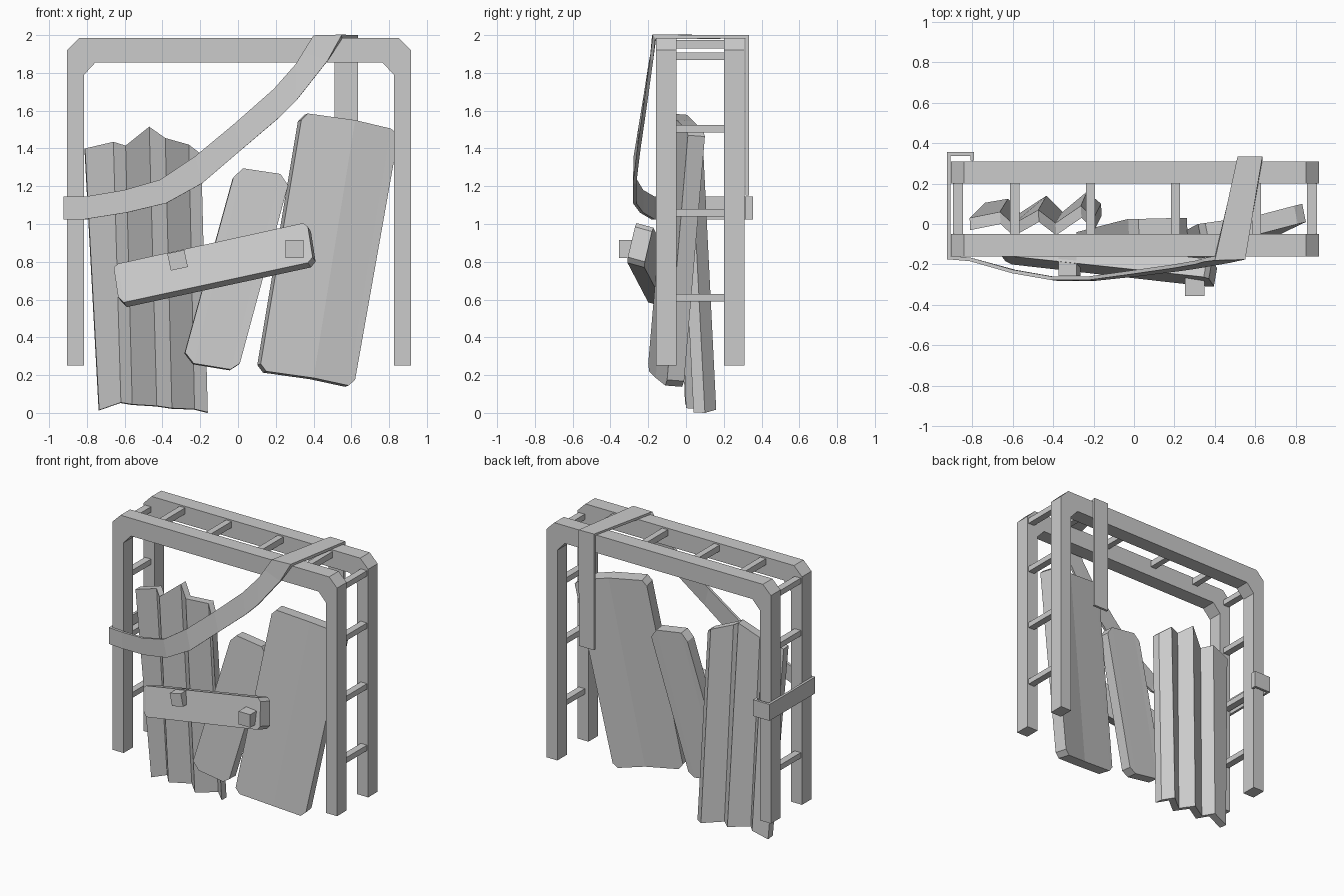
import bpy, bmesh
from mathutils import Vector, Matrix
from math import radians


def finish(name, bm):
    bmesh.ops.recalc_face_normals(bm, faces=bm.faces)
    mesh = bpy.data.meshes.new(name)
    bm.to_mesh(mesh)
    bm.free()
    obj = bpy.data.objects.new(name, mesh)
    bpy.context.collection.objects.link(obj)
    return obj


def box(name, centre, size, tilt=0):
    bm = bmesh.new()
    m = (Matrix.Translation(centre) @ Matrix.Rotation(radians(tilt), 4, 'Y')
         @ Matrix.Diagonal((*size, 1)))
    bmesh.ops.create_cube(bm, size=1, matrix=m)
    return finish(name, bm)


def slab(name, columns, back):
    """Thick sheet; each column is a (bottom, top) pair on the front surface."""
    bm = bmesh.new()
    back = Vector(back)
    rings = []
    for b, t in columns:
        b, t = Vector(b), Vector(t)
        rings.append([bm.verts.new(p) for p in (b, t, t + back, b + back)])
    for r, s in zip(rings, rings[1:]):
        for i in range(4):
            j = (i + 1) % 4
            bm.faces.new((r[i], r[j], s[j], s[i]))
    bm.faces.new(rings[0])
    bm.faces.new(rings[-1])
    return finish(name, bm)


# two gate-shaped frames with chamfered corners
MID = 0.005
half = [(-0.91, 0.25), (-0.91, 1.92), (-0.845, 1.985)]
inner = [(-0.76, 1.855), (-0.82, 1.79), (-0.82, 0.25)]
outline = half + [(-x, z) for x, z in half[::-1]]
outline += [(-x, z) for x, z in inner[::-1]] + inner
for name, y in (("front_frame", -0.16), ("back_frame", 0.20)):
    bm = bmesh.new()
    face = bm.faces.new([bm.verts.new((x + MID, y, z)) for x, z in outline])
    new = bmesh.ops.extrude_face_region(bm, geom=[face])["geom"]
    bmesh.ops.translate(bm, vec=(0, 0.11, 0),
                        verts=[v for v in new if isinstance(v, bmesh.types.BMVert)])
    finish(name, bm)

# rungs joining the frames
for side in (-1, 1):
    for z in (0.61, 1.06, 1.505, 1.888):
        box("side_rung", (MID + side * 0.875, 0.075, z), (0.05, 0.27, 0.04))
for x in (-0.59, -0.215, 0.205, 0.605):
    box("top_rung", (x, 0.075, 1.952), (0.045, 0.27, 0.045))

# large bent board
slab("large_board", [
    ((0.12, -0.20, 0.26), (0.335, -0.09, 1.55)),
    ((0.15, -0.195, 0.22), (0.37, -0.085, 1.585)),
    ((0.40, -0.16, 0.185), (0.62, -0.05, 1.55)),
    ((0.585, -0.11, 0.145), (0.81, 0.0, 1.505)),
    ((0.62, -0.10, 0.175), (0.85, 0.01, 1.47))], (-0.018, 0.09, -0.007))

# small board
slab("small_board", [
    ((-0.28, -0.12, 0.32), (-0.025, -0.055, 1.245)),
    ((-0.235, -0.12, 0.262), (0.025, -0.055, 1.295)),
    ((-0.04, -0.115, 0.23), (0.225, -0.05, 1.265)),
    ((0.01, -0.115, 0.262), (0.265, -0.05, 1.205))], (-0.004, 0.08, -0.005))

# sawtooth corrugated sheet
slab("corrugated_sheet", [
    ((-0.735, 0.045, 0.015), (-0.81, -0.03, 1.40)),
    ((-0.62, 0.065, 0.055), (-0.66, 0.0, 1.435)),
    ((-0.56, -0.005, 0.045), (-0.595, -0.06, 1.415)),
    ((-0.43, 0.08, 0.037), (-0.47, 0.01, 1.515)),
    ((-0.35, 0.0, 0.025), (-0.385, -0.055, 1.455)),
    ((-0.23, 0.10, 0.02), (-0.26, 0.03, 1.42)),
    ((-0.16, 0.04, 0.003), (-0.195, -0.03, 1.37))], (-0.003, 0.06, -0.003))

# tilted cross plank with chamfered ends
slab("cross_plank", [
    ((-0.635, -0.185, 0.615), (-0.658, -0.155, 0.77)),
    ((-0.605, -0.20, 0.585), (-0.635, -0.157, 0.79)),
    ((0.37, -0.31, 0.795), (0.345, -0.262, 1.005)),
    ((0.395, -0.308, 0.825), (0.37, -0.27, 0.985))], (0.016, 0.09, -0.025))

# square pegs
box("peg_right", (0.30, -0.307, 0.868), (0.095, 0.096, 0.095))
box("peg_left", (-0.32, -0.21, 0.808), (0.092, 0.092, 0.092), -12)

# strap: hooked round the left legs, across the front, over the top and down
pairs = [((x, y, 1.025), (x, y, 1.145)) for x, y in
         ((-0.80, 0.315), (-0.80, 0.346), (-0.916, 0.346), (-0.916, -0.166), (-0.81, -0.175))]
pairs += [
    ((-0.59, -0.235, 1.06), (-0.60, -0.235, 1.18)),
    ((-0.38, -0.272, 1.11), (-0.41, -0.268, 1.235)),
    ((-0.19, -0.272, 1.215), (-0.225, -0.268, 1.36)),
    ((0.02, -0.25, 1.395), (-0.02, -0.24, 1.53)),
    ((0.22, -0.225, 1.565), (0.19, -0.21, 1.715)),
    ((0.31, -0.212, 1.655), (0.305, -0.19, 1.845)),
    ((0.475, -0.183, 1.865), (0.345, -0.178, 1.91)),
    ((0.55, -0.169, 1.991), (0.40, -0.169, 1.991)),
    ((0.635, 0.325, 1.991), (0.512, 0.325, 1.991)),
    ((0.635, 0.325, 1.15), (0.512, 0.325, 1.15))]
bm = bmesh.new()
edges = [(bm.verts.new(a), bm.verts.new(b)) for a, b in pairs]
for (a, b), (c, d) in zip(edges, edges[1:]):
    bm.faces.new((a, b, d, c))
strap = finish("strap", bm)
mod = strap.modifiers.new("Thickness", 'SOLIDIFY')
mod.thickness = 0.018
mod.offset = 0
mod.use_even_offset = True
